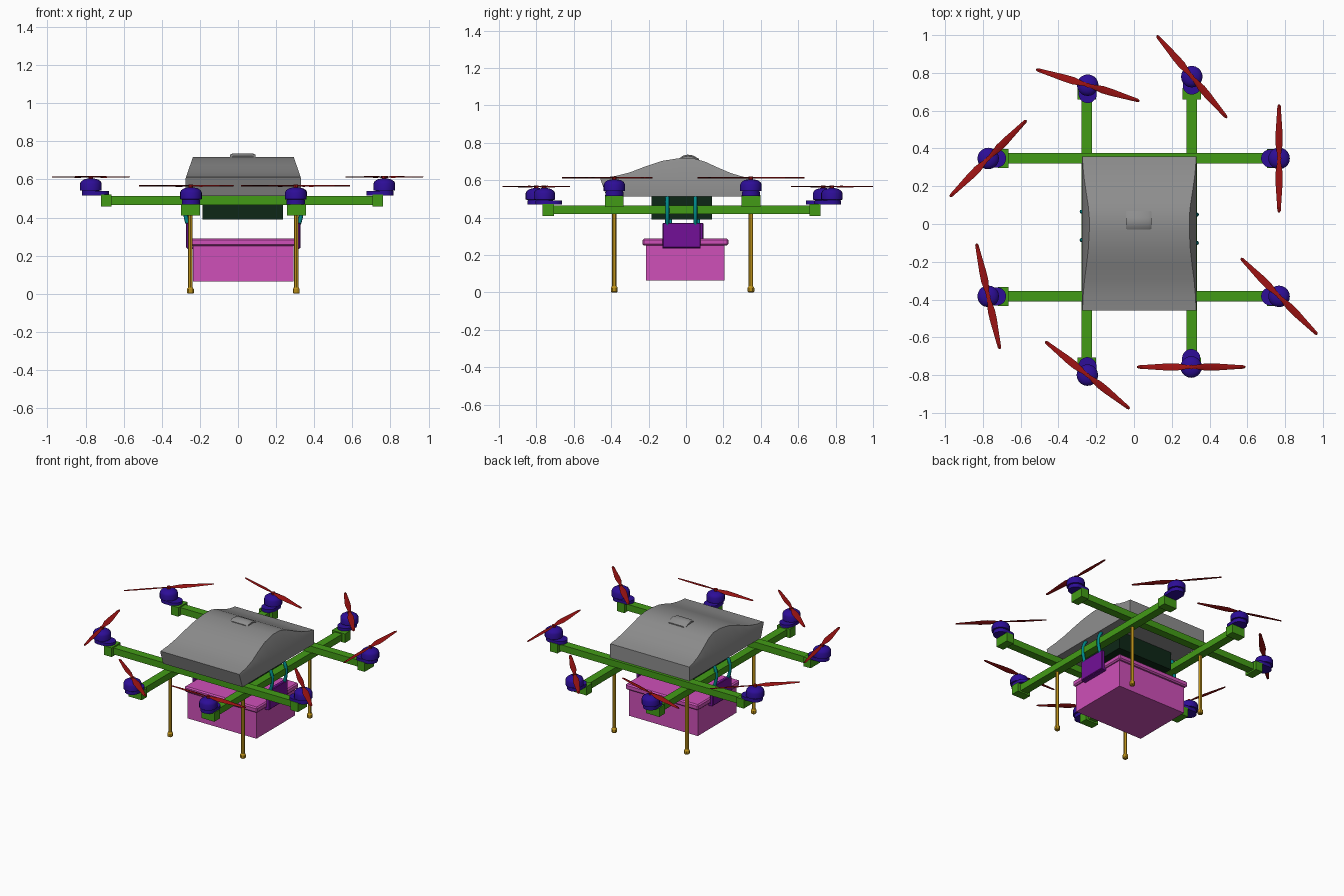
import bpy, bmesh, math
from mathutils import Vector, Matrix

old = bpy.data.objects.get("Cube")
if old:
    bpy.data.objects.remove(old, do_unlink=True)


def material(name, rgb):
    m = bpy.data.materials.new(name)
    m.use_nodes = True
    m.diffuse_color = (*rgb, 1)
    m.node_tree.nodes["Principled BSDF"].inputs["Base Color"].default_value = (*rgb, 1)
    return m


GREY = material("canopy grey", (0.27, 0.27, 0.27))
GREEN = material("arm green", (0.055, 0.33, 0.008))
BLUE = material("motor blue", (0.026, 0.004, 0.31))
RED = material("rotor red", (0.33, 0.006, 0.006))
PINK = material("cargo pink", (0.62, 0.08, 0.48))
PURPLE = material("clamp purple", (0.17, 0.005, 0.31))
TEAL = material("strap teal", (0.0, 0.25, 0.25))
GOLD = material("leg gold", (0.5, 0.28, 0.01))
BLACK = material("battery black", (0.004, 0.02, 0.008))


def finish(name, bm, mat, smooth=False):
    bmesh.ops.recalc_face_normals(bm, faces=bm.faces)
    me = bpy.data.meshes.new(name)
    bm.to_mesh(me)
    bm.free()
    me.materials.append(mat)
    ob = bpy.data.objects.new(name, me)
    bpy.context.collection.objects.link(ob)
    if smooth:
        bpy.ops.object.select_all(action='DESELECT')
        ob.select_set(True)
        bpy.context.view_layer.objects.active = ob
        bpy.ops.object.shade_smooth_by_angle(angle=math.radians(30))
    return ob


def box(name, lo, hi, mat, bevel=0):
    lo, hi = Vector(lo), Vector(hi)
    bm = bmesh.new()
    bmesh.ops.create_cube(bm, size=1, matrix=Matrix.Translation((lo + hi) / 2) @ Matrix.Diagonal((*(hi - lo), 1)))
    if bevel:
        bmesh.ops.bevel(bm, geom=bm.edges[:], offset=bevel, segments=1, affect='EDGES')
    return finish(name, bm, mat)


def loft(bm, rings):
    """Skin closed rings of points and cap both ends."""
    rows = [[bm.verts.new(p) for p in ring] for ring in rings]
    n = len(rows[0])
    for a, b in zip(rows, rows[1:]):
        for i in range(n):
            bm.faces.new((a[i], a[(i + 1) % n], b[(i + 1) % n], b[i]))
    bm.faces.new(rows[0][::-1])
    bm.faces.new(rows[-1])


def lathe(name, x, y, profile, mat, sides=20):
    bm = bmesh.new()
    turn = [2 * math.pi * i / sides for i in range(sides)]
    loft(bm, [[(x + r * math.cos(t), y + r * math.sin(t), z) for t in turn] for r, z in profile])
    return finish(name, bm, mat, True)


CX = 0.028                      # centre line of the body
ARM_X, ARM_Y = (-0.25, 0.306), (-0.383, 0.347)

# Frame: lengthwise arms below, crosswise arms above, with end blocks
for x, side in zip(ARM_X, ("right", "left")):
    box(f"{side}_long_arm", (x - 0.028, -0.74, 0.42), (x + 0.028, 0.70, 0.465), GREEN)
    for y, end in ((-0.737, "front"), (0.69, "back")):
        box(f"{end}_{side}_end_block", (x - 0.05, y - 0.03, 0.41), (x + 0.05, y + 0.03, 0.472), GREEN)
for y, end in zip(ARM_Y, ("front", "back")):
    box(f"{end}_cross_arm", (-0.70, y - 0.028, 0.467), (0.745, y + 0.028, 0.512), GREEN)
    for x, side in ((-0.692, "right"), (0.733, "left")):
        box(f"{side}_{end}_cross_block", (x - 0.028, y - 0.05, 0.457), (x + 0.028, y + 0.05, 0.52), GREEN)

# Landing legs with feet
for x in ARM_X:
    for y in ARM_Y:
        lathe("landing_leg", x, y, [(0.012, 0.02), (0.012, 0.425)], GOLD, 12)
        lathe("leg_foot", x, y, [(0.013, 0), (0.018, 0.005), (0.018, 0.024), (0.012, 0.034)], GOLD, 12)


def rotor(x, y, inward, base, angle):
    """Motor mount, motor bell, shaft and two-bladed propeller."""
    d = Vector(inward)
    side = Vector((-d.y, d.x))
    outline = []
    for i in range(24):
        t = 2 * math.pi * (i + 0.5) / 24
        u = 0.048 * math.cos(t) + (0.047 if math.cos(t) > 0 else 0)
        outline.append(Vector((x, y)) + d * u + side * 0.048 * math.sin(t))
    bm = bmesh.new()
    loft(bm, [[(p.x, p.y, base + h) for p in outline] for h in (0, 0.022)])
    finish("motor_mount", bm, BLUE, True)
    lathe("motor_bell", x, y, [(0.046, base + 0.015), (0.046, base + 0.026), (0.057, base + 0.027),
                               (0.057, base + 0.062), (0.051, base + 0.074), (0.036, base + 0.084),
                               (0.015, base + 0.089)], BLUE)
    lathe("rotor_hub", x, y, [(0.012, base + 0.085), (0.012, base + 0.103)], RED, 12)
    bm = bmesh.new()
    place = Matrix.Translation((x, y, base + 0.097)) @ Matrix.Rotation(math.radians(angle), 4, 'Z')
    for flip in (0, math.pi):
        rings = []
        for r, half, pitch in ((0.0, 0.008, 0), (0.03, 0.012, 14), (0.08, 0.02, 14), (0.13, 0.019, 11),
                               (0.2, 0.014, 8), (0.277, 0.009, 5), (0.286, 0.004, 5)):
            m = place @ Matrix.Rotation(flip, 4, 'Z') @ Matrix.Rotation(math.radians(pitch), 4, 'X')
            rings.append([m @ Vector((r, s * half, h)) for s, h in
                          ((-1, 0), (0, 0.0035), (1, 0), (0, -0.0035))])
        loft(bm, rings)
    finish("propeller", bm, RED, True)


HIGH, LOW = 0.516, 0.469
rotor(-0.772, ARM_Y[1], (1, 0), HIGH, 45)
rotor(-0.772, ARM_Y[0], (1, 0), HIGH, -77.5)
rotor(0.768, ARM_Y[1], (-1, 0), HIGH, 90)
rotor(0.768, ARM_Y[0], (-1, 0), HIGH, -45)
rotor(-0.245, 0.735, (0, -1), LOW, -17)
rotor(0.306, 0.78, (0, -1), LOW, -49.6)
rotor(-0.247, -0.80, (0, 1), LOW, -38.6)
rotor(0.303, -0.757, (0, 1), LOW, 0)

# Canopy: cross-sections along y, walls leaning in above the shoulder
bm = bmesh.new()
rings = []
for y, top in ((-0.457, 0.612), (-0.38, 0.622), (-0.3, 0.642), (-0.22, 0.673), (-0.13, 0.703), (-0.035, 0.718),
               (0.04, 0.717), (0.1, 0.7), (0.17, 0.668), (0.24, 0.638), (0.3, 0.62), (0.357, 0.61)):
    lean = 0.303 - max(0, top - 0.605) * 0.34
    rings.append([(CX + w, max(y, -0.425) if z < 0.6 else y, z) for w, z in
                  ((-0.303, 0.513), (-0.303, 0.605), (-lean, top), (lean, top), (0.303, 0.605), (0.303, 0.513))])
rings[1][0] = (CX - 0.303, -0.38, 0.513)
loft(bm, rings)
finish("canopy", bm, GREY, True)

# Rounded cap on the canopy ridge
bm = bmesh.new()
cap = [(-0.03, 0.705), (-0.03, 0.722), (-0.015, 0.732), (0.01, 0.737), (0.035, 0.733), (0.07, 0.715), (0.07, 0.7)]
loft(bm, [[(x, y, z - drop) for y, z in cap] for x, drop in ((-0.043, 0.008), (-0.025, 0), (0.075, 0), (0.093, 0.008))])
finish("canopy_cap", bm, GREY, True)

# Battery under the canopy
box("battery", (-0.185, -0.185, 0.39), (0.237, 0.14, 0.513), BLACK)

# Cargo box and lid
box("cargo_box", (-0.235, -0.215, 0.065), (0.292, 0.207, 0.26), PINK)
box("cargo_lid", (-0.25, -0.232, 0.25), (0.307, 0.226, 0.289), PINK, 0.008)

# Clamps on both sides of the box, each hung from two straps
for s, name, shift in ((-1, "right", 0.015), (1, "left", 0)):
    def at(u):
        return CX + s * u
    lo, hi = sorted((at(0.275), at(0.3)))
    box(f"{name}_clamp", (lo, -0.125 + shift, 0.238), (hi, 0.078 + shift, 0.372), PURPLE, 0.004)
    lo, hi = sorted((at(0.265), at(0.292)))
    box(f"{name}_clamp_flange", (lo, -0.125 + shift, 0.234), (hi, 0.078 + shift, 0.248), PURPLE)
    for y in (-0.1 + shift, 0.05 + shift):
        cu = bpy.data.curves.new(f"{name}_strap", 'CURVE')
        cu.dimensions = '3D'
        cu.bevel_depth, cu.bevel_resolution, cu.resolution_u = 0.011, 2, 6
        cu.use_fill_caps = True
        path = ((0.28, 0.515), (0.298, 0.485), (0.305, 0.44), (0.3, 0.395), (0.289, 0.36))
        sp = cu.splines.new('BEZIER')
        sp.bezier_points.add(len(path) - 1)
        for p, (u, z) in zip(sp.bezier_points, path):
            p.co = (at(u), y, z)
            p.handle_left_type = p.handle_right_type = 'AUTO'
        cu.materials.append(TEAL)
        bpy.context.collection.objects.link(bpy.data.objects.new(f"{name}_strap", cu))
